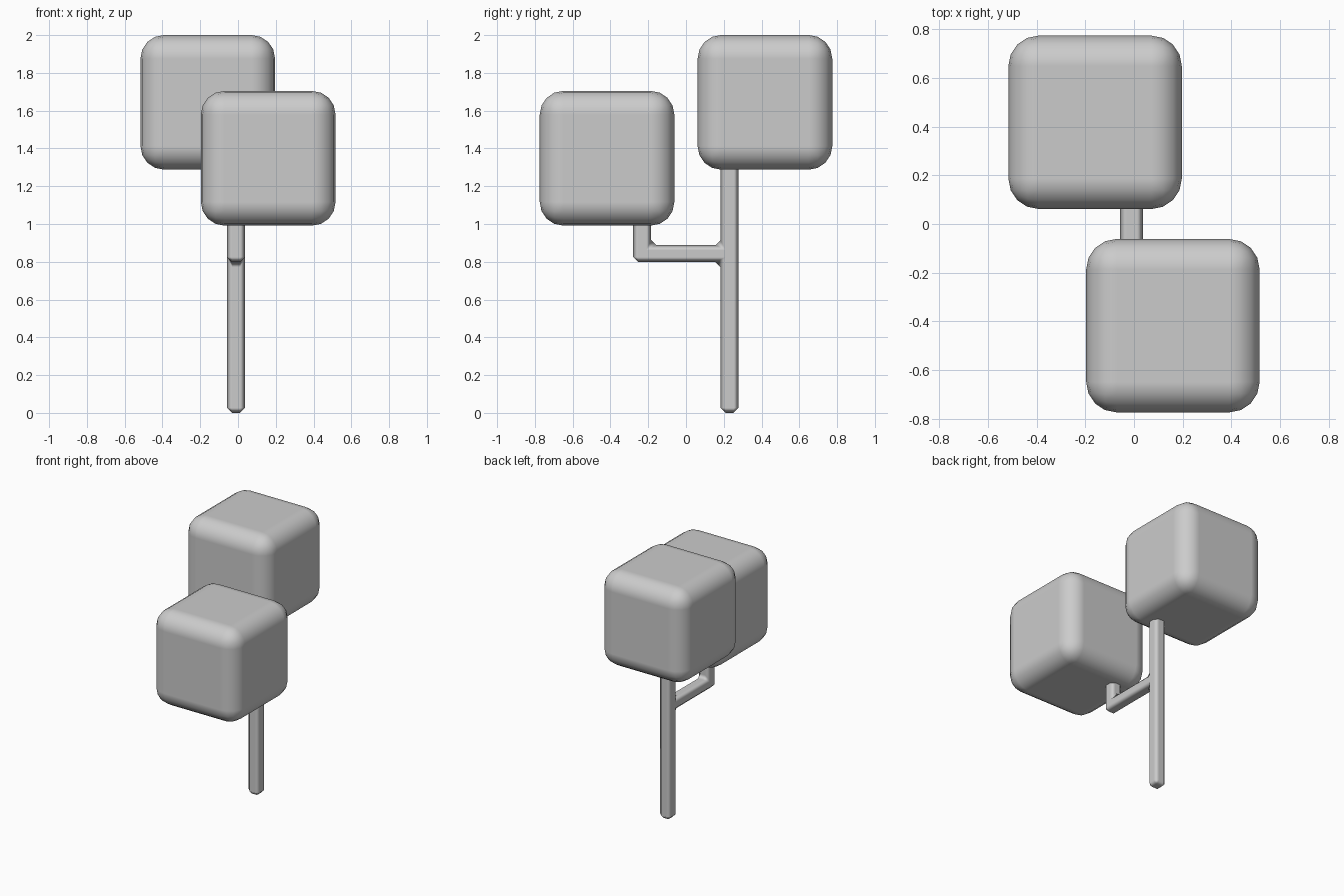
import bpy
import bmesh

if "Cube" in bpy.data.objects:
    bpy.data.objects.remove(bpy.data.objects["Cube"])


def finish(name, bm, width, segments):
    """Turn a bmesh into a smooth object with rounded edges."""
    bmesh.ops.recalc_face_normals(bm, faces=bm.faces)
    mesh = bpy.data.meshes.new(name)
    bm.to_mesh(mesh)
    bm.free()
    mesh.polygons.foreach_set("use_smooth", [True] * len(mesh.polygons))
    obj = bpy.data.objects.new(name, mesh)
    bpy.context.collection.objects.link(obj)
    bevel = obj.modifiers.new("Bevel", "BEVEL")
    bevel.width = width
    bevel.segments = segments
    bevel.limit_method = "ANGLE"
    bevel.harden_normals = True
    return obj


def foliage(name, location):
    bm = bmesh.new()
    bmesh.ops.create_cube(bm, size=0.713)
    finish(name, bm, 0.125, 4).location = location


# Two rounded leaf blocks
foliage("upper_foliage", (-0.16, 0.418, 1.644))
foliage("lower_foliage", (0.16, -0.418, 1.348))

# Trunk with side branch: one side profile (y, z) extruded across x
profile = [(0.183, 0), (0.279, 0), (0.279, 1.32), (0.183, 1.32),
           (0.183, 0.888), (-0.184, 0.888), (-0.184, 1.03),
           (-0.28, 1.03), (-0.28, 0.798), (0.183, 0.798)]
bm = bmesh.new()
face = bm.faces.new([bm.verts.new((-0.058, y, z)) for y, z in profile])
side = bmesh.ops.extrude_face_region(bm, geom=[face])["geom"]
bmesh.ops.translate(bm, vec=(0.096, 0, 0),
                    verts=[v for v in side if isinstance(v, bmesh.types.BMVert)])
finish("trunk_and_branch", bm, 0.027, 1)
